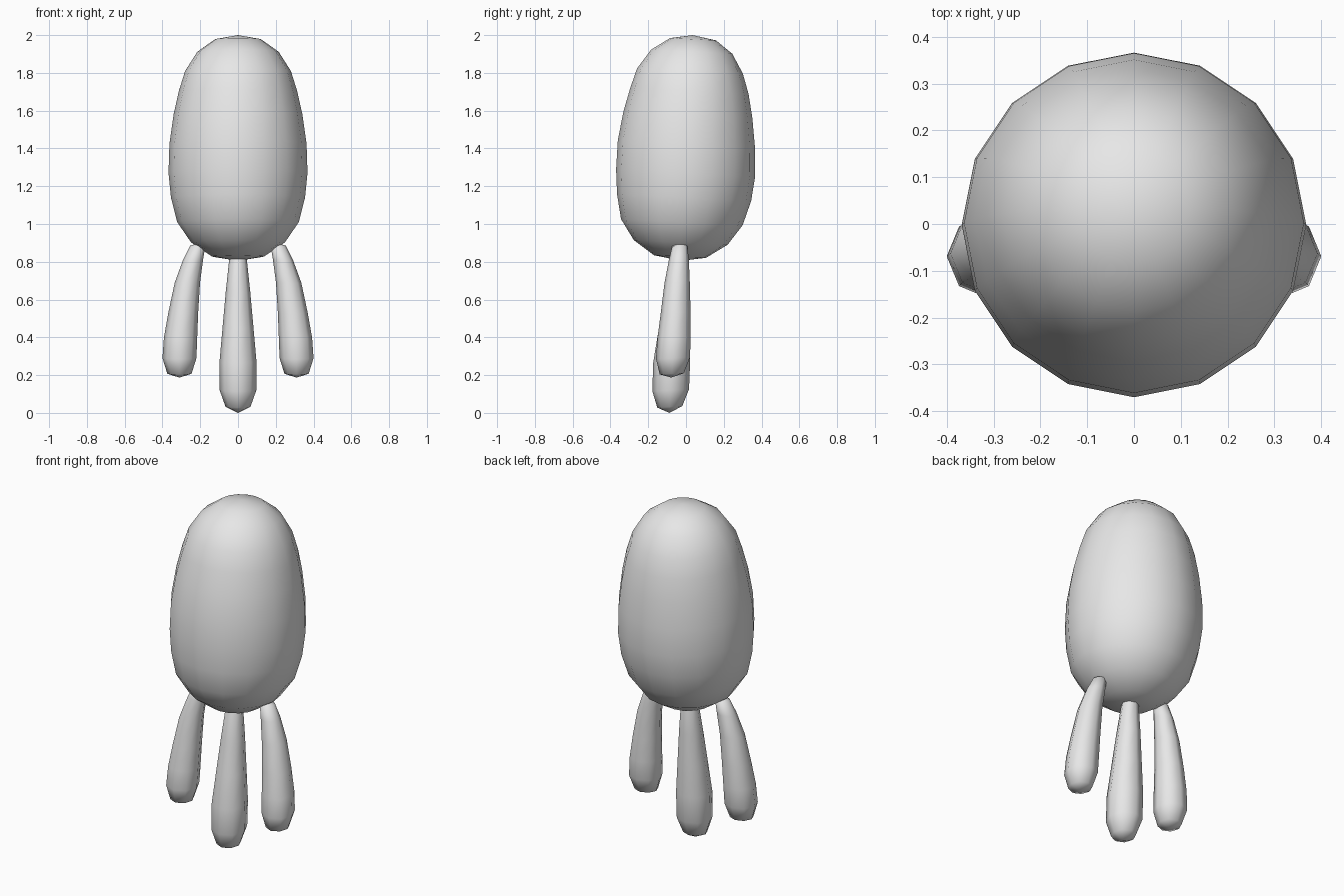
import bpy, bmesh, math
from mathutils import Vector

cube = bpy.data.objects.get("Cube")
if cube:
    bpy.data.objects.remove(cube, do_unlink=True)

grey = bpy.data.materials.new("plain grey")
grey.use_nodes = True
grey.diffuse_color = (0.8, 0.8, 0.8, 1)
grey.node_tree.nodes["Principled BSDF"].inputs["Base Color"].default_value = (0.8, 0.8, 0.8, 1)


def loft(name, sides, start, rings, end, tilt=0.0):
    """Skin rings (x, y, z, radius) between two end points; tilt slopes each ring along y."""
    bm = bmesh.new()
    loops = []
    for x, y, z, r in rings:
        loop = []
        for i in range(sides):
            a = 2 * math.pi * i / sides
            dy = r * math.sin(a)
            loop.append(bm.verts.new(Vector((x + r * math.cos(a), y + dy, z - tilt * dy))))
        loops.append(loop)
    first, last = bm.verts.new(start), bm.verts.new(end)
    for i in range(sides):
        j = (i + 1) % sides
        bm.faces.new((first, loops[0][j], loops[0][i]))
        bm.faces.new((last, loops[-1][i], loops[-1][j]))
        for lo, hi in zip(loops, loops[1:]):
            bm.faces.new((lo[i], lo[j], hi[j], hi[i]))
    bmesh.ops.recalc_face_normals(bm, faces=bm.faces)
    for f in bm.faces:
        f.smooth = True
    mesh = bpy.data.meshes.new(name)
    bm.to_mesh(mesh)
    bm.free()
    mesh.materials.append(grey)
    obj = bpy.data.objects.new(name, mesh)
    bpy.context.collection.objects.link(obj)
    return obj


# Egg-shaped body, leaning slightly back
body = [(-0.032, 0.828, 0.138), (-0.028, 0.902, 0.248), (-0.022, 1.01, 0.322),
        (-0.010, 1.14, 0.355), (-0.002, 1.27, 0.368), (0.002, 1.425, 0.363),
        (0.010, 1.58, 0.341), (0.018, 1.705, 0.313), (0.021, 1.81, 0.280),
        (0.030, 1.912, 0.215), (0.037, 1.978, 0.122)]
loft("body", 16, (0, -0.025, 0.805), [(0, y, z, r) for y, z, r in body],
     (0, 0.035, 2.0), tilt=0.05)

# Middle leg
loft("middle_leg", 8, (0, -0.088, 0.0),
     [(0, -0.086, 0.032, 0.066), (0, -0.081, 0.12, 0.097), (0, -0.076, 0.27, 0.098),
      (0, -0.062, 0.45, 0.082), (0, -0.047, 0.64, 0.065), (0, -0.034, 0.81, 0.047),
      (0, -0.031, 0.845, 0.036)],
     (0, -0.030, 0.86), tilt=-0.06)

# Outer legs, bowed away from the body
for side, s in (("left", 1), ("right", -1)):
    rings = [(0.310, -0.075, 0.207, 0.064), (0.310, -0.069, 0.29, 0.090),
             (0.304, -0.063, 0.40, 0.088), (0.290, -0.055, 0.53, 0.079),
             (0.268, -0.047, 0.69, 0.067), (0.238, -0.038, 0.81, 0.053),
             (0.213, -0.033, 0.885, 0.040)]
    loft(side + "_leg", 8, (s * 0.310, -0.078, 0.187),
         [(s * x, y, z, r) for x, y, z, r in rings], (s * 0.206, -0.032, 0.90), tilt=-0.05)
